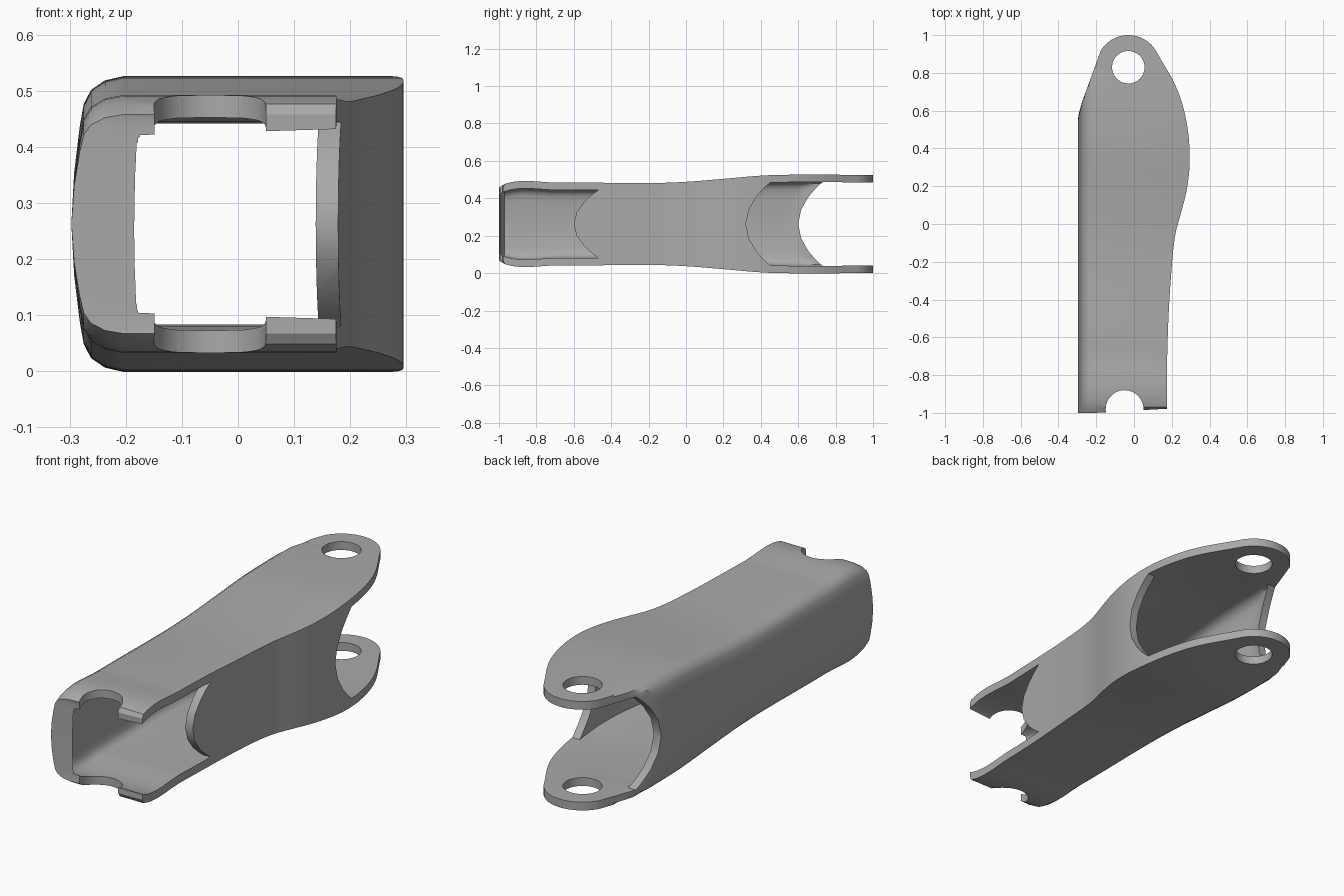
import bpy, bmesh, math

if "Cube" in bpy.data.objects:
    bpy.data.objects.remove(bpy.data.objects["Cube"])

MID = 0.2625      # height of the symmetry plane
WALL = 0.04       # shell thickness
TIP = (-0.03, 0.83, 0.17)   # rounded end: x, y, radius
LEFT_EDGE = [(0.55, -0.3), (0.585, -0.292), (0.645, -0.275), (0.755, -0.235), (0.915, -0.177)]
RIGHT_EDGE = [(-1, 0.175), (-0.65, 0.177), (-0.29, 0.195), (-0.05, 0.22), (0.08, 0.255),
              (0.185, 0.28), (0.33, 0.295), (0.53, 0.28), (0.71, 0.23), (0.915, 0.117)]
TOP_EDGE = [(-1, 0.458), (-0.975, 0.475), (-0.68, 0.484), (-0.15, 0.482), (0, 0.488),
            (0.2, 0.504), (0.4, 0.521), (0.5, 0.525), (1, 0.525)]
# Half of the rounded side section: (inset, height fraction)
SIDE = [(0, 0), (0.005, 0.35), (0.015, 0.66), (0.022, 0.81), (0.035, 0.905), (0.06, 0.97), (0.095, 1)]
SECTION = [(o, -s) for o, s in reversed(SIDE[1:])] + SIDE


def curve(points, y):
    """Smooth interpolation through a table of (y, value)."""
    if y <= points[0][0]:
        return points[0][1]
    if y >= points[-1][0]:
        return points[-1][1]
    slope = lambda a, b: (b[1] - a[1]) / (b[0] - a[0])
    i = next(k for k in range(len(points) - 1) if y <= points[k + 1][0])
    a, b = points[i], points[i + 1]
    m = slope(a, b)
    m0 = (m + slope(points[i - 1], a)) / 2 if i else m
    m1 = (m + slope(b, points[i + 2])) / 2 if i + 2 < len(points) else m
    w = b[0] - a[0]
    t = (y - a[0]) / w
    return (a[1] * (1 + 2 * t) * (1 - t) ** 2 + m0 * w * t * (1 - t) ** 2
            + b[1] * t * t * (3 - 2 * t) + m1 * w * t * t * (t - 1))


def tip_half(y):
    return math.sqrt(max(TIP[2] ** 2 - (y - TIP[1]) ** 2, 1e-6))


def left(y):
    return TIP[0] - tip_half(y) if y > 0.915 else curve(LEFT_EDGE, y)


def right(y):
    return TIP[0] + tip_half(y) if y > 0.915 else curve(RIGHT_EDGE, y)


def half_height(y):
    return curve(TOP_EDGE, y) - MID


def loft(name, rings):
    """Closed solid through rings made of a left half and a mirrored-order right half."""
    bm = bmesh.new()
    rows = [[bm.verts.new(p) for p in ring] for ring in rings]
    n = len(rows[0])
    for a, b in zip(rows, rows[1:]):
        for i in range(n):
            j = (i + 1) % n
            bm.faces.new((a[i], a[j], b[j], b[i]))
    for row in (rows[0], rows[-1]):
        for i in range(n // 2 - 1):
            bm.faces.new((row[i], row[i + 1], row[n - 2 - i], row[n - 1 - i]))
    bmesh.ops.remove_doubles(bm, verts=bm.verts, dist=1e-5)
    bmesh.ops.recalc_face_normals(bm, faces=bm.faces)
    mesh = bpy.data.meshes.new(name)
    bm.to_mesh(mesh)
    bm.free()
    obj = bpy.data.objects.new(name, mesh)
    bpy.context.collection.objects.link(obj)
    return obj


def steps(a, b, n):
    return [a + (b - a) * i / n for i in range(n + 1)]


# Outer body
def body_ring(y):
    h = half_height(y)
    y_right = y + 0.022 if y < -0.99 else y
    lhs = [(max(-0.297 + o, left(y)), y, MID + s * h) for o, s in SECTION]
    rhs = [(right(y), y_right, MID + s * h) for o, s in SECTION]
    return lhs + rhs[::-1]


tip_rows = [TIP[1] + TIP[2] * math.sin(math.radians(a)) for a in range(33, 91, 3)]
body = loft("handle_shell", [body_ring(y) for y in [-1] + steps(-0.97, 0.91, 56) + tip_rows])


# Cavity, whose rows bow forward so that the side walls end in arcs
def cavity_ring(row, left_mode, right_open):
    h = half_height(row) - WALL
    bow = 0.13 * min(max((row + 0.97) / 0.5, 0), 1)
    lhs, rhs = [], []
    for o, s in SECTION:
        y = row + bow * (s * s - 1)
        x = {"lip": -0.17, "open": -0.6,
             "wall": max(-0.257 + o * 0.6, left(y) + WALL)}[left_mode]
        lhs.append((x, y, MID + s * h))
        rhs.append((0.6 if right_open else right(y) - WALL, y, MID + s * h))
    return lhs + rhs[::-1]


rings = [cavity_ring(y, "lip", True) for y in (-1.1, -1)]
rings += [cavity_ring(y, "wall", True) for y in steps(-0.97, -0.47, 14)]
rings += [cavity_ring(y, "wall", False) for y in steps(-0.47, 0.45, 30)]
rings += [cavity_ring(y, "wall", True) for y in steps(0.45, 0.73, 8)]
rings += [cavity_ring(y, "open", True) for y in (0.73, 0.9, 1.3)]
cavity = loft("cavity_cutter", rings)


# Pin hole and front notch
def cylinder(name, x, y, r):
    bpy.ops.mesh.primitive_cylinder_add(vertices=48, radius=r, depth=2, location=(x, y, MID))
    bpy.context.object.name = name
    return bpy.context.object


cutters = [cavity, cylinder("pin_hole_cutter", TIP[0], TIP[1], 0.086),
           cylinder("notch_cutter", -0.05, -0.98, 0.1)]
bpy.ops.object.select_all(action="DESELECT")
body.select_set(True)
bpy.context.view_layer.objects.active = body
for cutter in cutters:
    cutter.hide_render = True
    mod = body.modifiers.new("cut", "BOOLEAN")
    mod.operation = "DIFFERENCE"
    mod.solver = "EXACT"
    mod.object = cutter
    bpy.ops.object.modifier_apply(modifier=mod.name)
    bpy.data.objects.remove(cutter)

# Material
grey = bpy.data.materials.new("plain_grey")
grey.use_nodes = True
color = (0.4, 0.4, 0.4, 1)
grey.diffuse_color = color
grey.node_tree.nodes["Principled BSDF"].inputs["Base Color"].default_value = color
body.data.materials.clear()
body.data.materials.append(grey)
bpy.ops.object.shade_smooth_by_angle(angle=math.radians(30))
